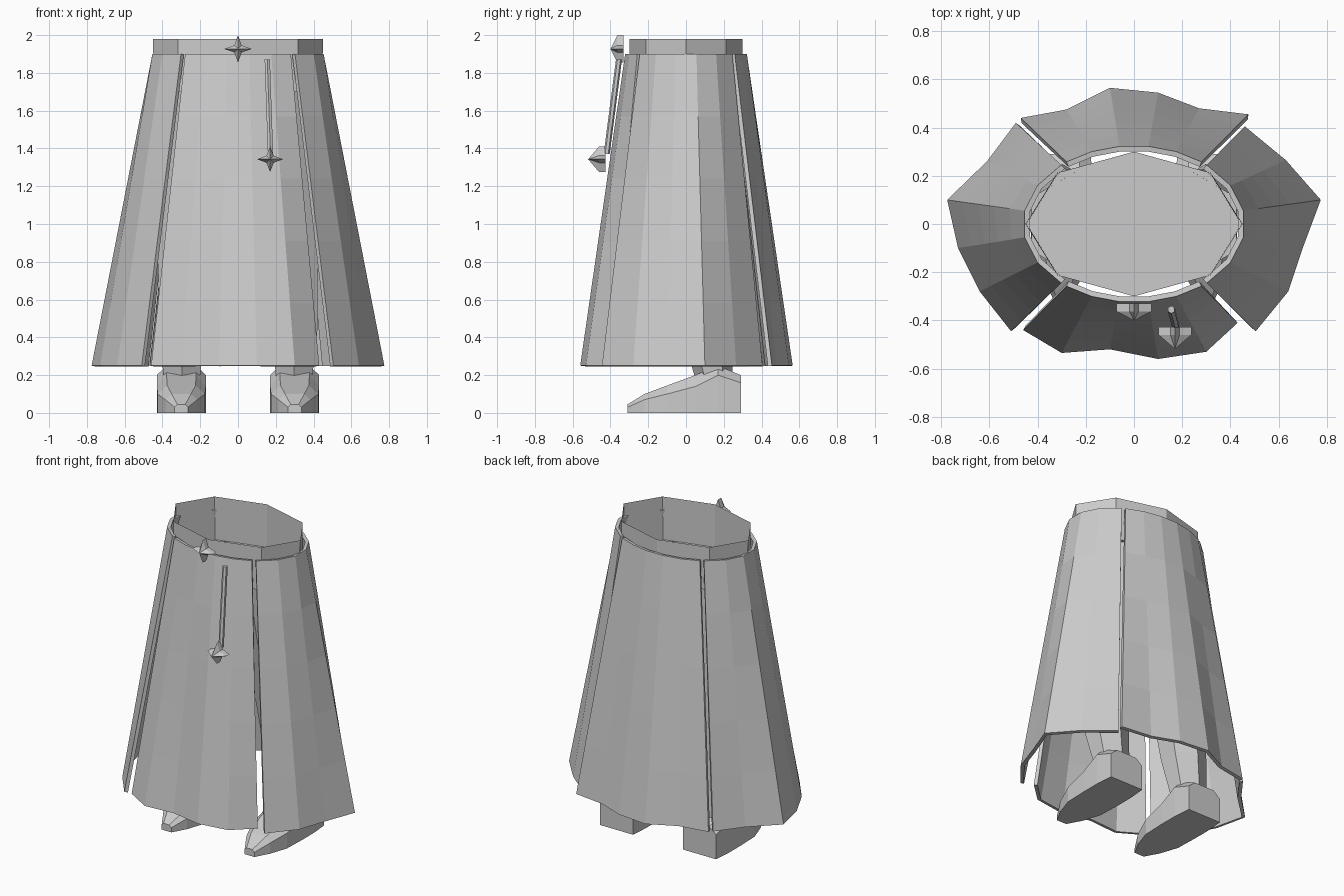
import bpy, math
from mathutils import Vector

if "Cube" in bpy.data.objects:
    bpy.data.objects.remove(bpy.data.objects["Cube"])

grey = bpy.data.materials.new("plain grey")
grey.diffuse_color = (0.6, 0.6, 0.6, 1)
grey.use_nodes = True
grey.node_tree.nodes["Principled BSDF"].inputs["Base Color"].default_value = grey.diffuse_color


def make(name, verts, faces):
    me = bpy.data.meshes.new(name)
    me.from_pydata([tuple(v) for v in verts], [], faces)
    me.materials.append(grey)
    ob = bpy.data.objects.new(name, me)
    bpy.context.collection.objects.link(ob)
    return ob


def loft(name, rings, cap_start=True, cap_end=True):
    """Skin closed rings of equal length."""
    n = len(rings[0])
    verts = [v for r in rings for v in r]
    faces = [(k * n + i, k * n + (i + 1) % n, (k + 1) * n + (i + 1) % n, (k + 1) * n + i)
             for k in range(len(rings) - 1) for i in range(n)]
    if cap_start:
        faces.append(tuple(reversed(range(n))))
    if cap_end:
        faces.append(tuple(range(len(verts) - n, len(verts))))
    return make(name, verts, faces)


def ring(n, cx, cy, z, rx, ry, start=0):
    return [(cx + rx * math.cos(math.radians(start) + 2 * math.pi * i / n),
             cy + ry * math.sin(math.radians(start) + 2 * math.pi * i / n), z)
            for i in range(n)]


# robe panels: elliptical waist arc lofted to an uneven hem, counter-clockwise
def panel(name, a0, a1, hem, rows=5):
    n = len(hem)
    verts = []
    for r in range(rows + 1):
        t = r / rows
        for i, (hx, hy) in enumerate(hem):
            a = math.radians(a0 + (a1 - a0) * i / (n - 1))
            top = Vector((0.46 * math.cos(a), 0.325 * math.sin(a), 1.9))
            verts.append(top.lerp(Vector((hx, hy, 0.25)), t))
    faces = [(r * n + i, (r + 1) * n + i, (r + 1) * n + i + 1, r * n + i + 1)
             for r in range(rows) for i in range(n - 1)]
    ob = make(name, verts, faces)
    m = ob.modifiers.new("thickness", 'SOLIDIFY')
    m.thickness = 0.022
    m.offset = -1


panel("front_panel", 232.5, 307.5,
      [(-.46, -.44), (-.3, -.535), (-.1, -.52), (.1, -.56), (.3, -.53), (.43, -.41)])
panel("right_panel", -49, 49,
      [(.505, -.445), (.64, -.28), (.70, -.1), (.775, .1), (.63, .265), (.46, .405)])
panel("back_panel", 52.5, 127.5,
      [(.475, .455), (.27, .48), (.1, .545), (-.1, .565), (-.28, .475), (-.47, .44)])
panel("left_panel", 131, 229,
      [(-.49, .42), (-.61, .26), (-.775, .1), (-.73, -.1), (-.64, -.28), (-.51, -.445)])

# open octagonal waistband with a floor inside the robe
loft("waistband", [ring(8, 0, 0, 1.70, 0.445, 0.30), ring(8, 0, 0, 1.98, 0.45, 0.30)],
     cap_end=False)

# shoe sections: y, half width, side height, top height
SHOE = [(.29, .12, .16, .20), (.17, .13, .20, .25), (.05, .13, .14, .20),
        (-.10, .125, .10, .145), (-.22, .085, .07, .10), (-.31, .035, .03, .045)]
for side, label in ((-1, "left"), (1, "right")):
    # hexagonal tapering leg
    loft(label + "_leg", [ring(6, side * .297, .15, .18, .11, .10, 30),
                          ring(6, side * .30, .10, .45, .14, .13, 30),
                          ring(6, side * .235, 0, 1.704, .22, .22, 30)])
    cx = side * .30
    loft(label + "_shoe", [[(cx - w, y, 0), (cx + w, y, 0), (cx + w, y, h),
                            (cx + .6 * w, y, t), (cx - .6 * w, y, t), (cx - w, y, h)]
                           for y, w, h, t in SHOE])


# four-pointed star: extruded outline with a pyramid front
def star(name, x, y, z, r, apex):
    def outline(yy):
        return [(x + (r if i % 2 == 0 else .027) * math.cos(i * math.pi / 4), yy,
                 z + (r if i % 2 == 0 else .027) * math.sin(i * math.pi / 4)) for i in range(8)]
    verts = outline(y) + outline(y - .033) + [(x, apex, z)]
    faces = [tuple(reversed(range(8)))]
    for i in range(8):
        j = (i + 1) % 8
        faces += [(i, j, 8 + j, 8 + i), (8 + i, 8 + j, 16)]
    make(name, verts, [tuple(reversed(f)) for f in faces])


star("waist_star", 0, -.33, 1.927, .073, -.40)
star("pendant_star", .17, -.427, 1.343, .068, -.518)

# hanging cord
loft("cord", [ring(6, .172, -.42, 1.37, .016, .016, 30),
              ring(6, .155, -.355, 1.87, .016, .016, 30)])
